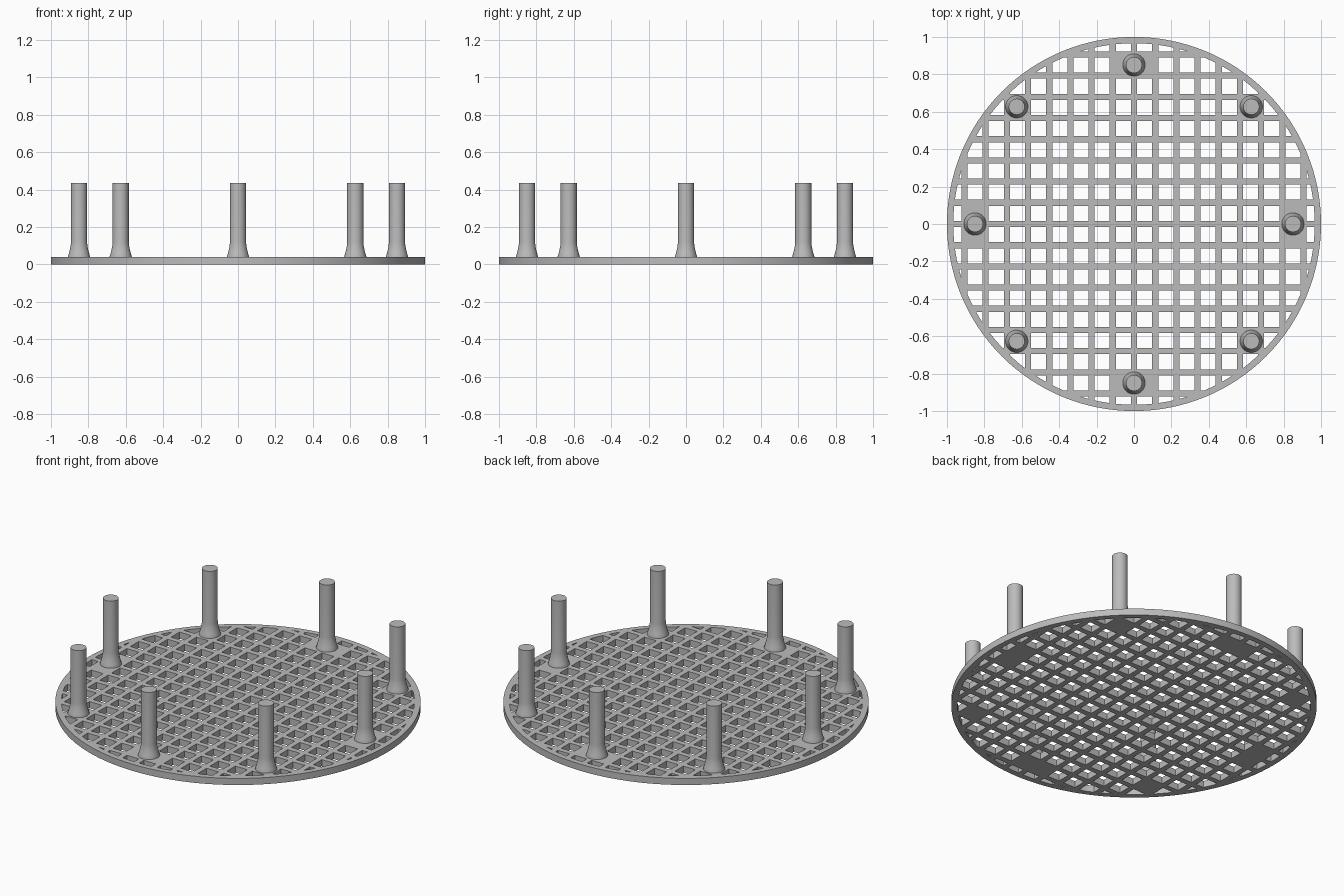
import bpy, bmesh, math
from mathutils import Vector

cube = bpy.data.objects.get("Cube")
if cube:
    bpy.data.objects.remove(cube, do_unlink=True)

PITCH, BAR, THICK = 0.1133, 0.033, 0.04
INNER, SIDES = 0.966, 128
PEG_AXIS, PEG_DIAGONAL = 0.85, 0.627

grey = bpy.data.materials.new("plain grey")
grey.use_nodes = True
grey.diffuse_color = (0.5, 0.5, 0.5, 1)
grey.node_tree.nodes["Principled BSDF"].inputs["Base Color"].default_value = grey.diffuse_color

# Peg positions: four on the axes, four on the diagonals
pegs = []
for i in range(4):
    c, s = round(math.cos(i * math.pi / 2)), round(math.sin(i * math.pi / 2))
    pegs.append(Vector((c, s)) * PEG_AXIS)
    pegs.append(Vector((c - s, s + c)) * PEG_DIAGONAL)


def ring(radius):
    return [Vector((math.cos(a), math.sin(a))) * radius
            for a in (2 * math.pi * i / SIDES for i in range(SIDES))]


def clip_to_circle(poly, radius):
    """Trim a convex polygon to the inside of a round outline."""
    for i in range(SIDES):
        a = 2 * math.pi * (i + 0.5) / SIDES
        n, d = Vector((math.cos(a), math.sin(a))), radius
        out = []
        for p, q in zip(poly, poly[1:] + poly[:1]):
            dp, dq = p.dot(n) - d, q.dot(n) - d
            if dp <= 0:
                out.append(p)
            if dp * dq < 0:
                out.append(p.lerp(q, dp / (dp - dq)))
        poly = out
        if len(poly) < 3:
            return []
    return poly


def area(poly):
    return abs(sum(p.x * q.y - q.x * p.y for p, q in zip(poly, poly[1:] + poly[:1]))) / 2


def finish(obj):
    bm = bmesh.new()
    bm.from_mesh(obj.data)
    bmesh.ops.remove_doubles(bm, verts=bm.verts, dist=0.00005)
    bmesh.ops.recalc_face_normals(bm, faces=bm.faces)
    bm.to_mesh(obj.data)
    bm.free()
    obj.data.materials.clear()
    obj.data.materials.append(grey)
    bpy.ops.object.select_all(action='DESELECT')
    obj.select_set(True)
    bpy.context.view_layer.objects.active = obj
    bpy.ops.object.shade_smooth_by_angle(angle=math.radians(30))


# Grate outline: a disc with square holes, left solid below each peg
outlines = [ring(1.0)]
half = (PITCH - BAR) / 2
for i in range(-9, 9):
    for j in range(-9, 9):
        centre = Vector((i + 0.5, j + 0.5)) * PITCH
        if any(max(abs(centre.x - p.x), abs(centre.y - p.y)) < 0.06 for p in pegs):
            continue
        square = [centre + Vector(c) * half for c in ((-1, -1), (1, -1), (1, 1), (-1, 1))]
        hole = clip_to_circle(square, INNER)
        if hole and area(hole) > 0.0002:
            outlines.append(hole)

curve = bpy.data.curves.new("grate_outline", 'CURVE')
curve.dimensions = '2D'
curve.fill_mode = 'BOTH'
curve.extrude = THICK / 2
for points in outlines:
    spline = curve.splines.new('POLY')
    spline.points.add(len(points) - 1)
    for sp, p in zip(spline.points, points):
        sp.co = (p.x, p.y, 0, 1)
    spline.use_cyclic_u = True

grate = bpy.data.objects.new("grate", curve)
grate.location.z = THICK / 2
bpy.context.collection.objects.link(grate)
bpy.ops.object.select_all(action='DESELECT')
grate.select_set(True)
bpy.context.view_layer.objects.active = grate
bpy.ops.object.convert(target='MESH')
grate = bpy.context.view_layer.objects.active
finish(grate)

# Pegs: lathed profile with a flared foot
profile = [(0, 0.035), (0.06, 0.035), (0.06, THICK), (0.054, 0.06), (0.049, 0.08),
           (0.045, 0.1), (0.043, 0.12), (0.043, 0.437), (0, 0.437)]
bm = bmesh.new()
verts = [bm.verts.new((r, 0, z)) for r, z in profile]
edges = [bm.edges.new(pair) for pair in zip(verts, verts[1:])]
bmesh.ops.spin(bm, geom=verts + edges, axis=(0, 0, 1), cent=(0, 0, 0),
               steps=40, angle=2 * math.pi)
peg_mesh = bpy.data.meshes.new("peg")
bm.to_mesh(peg_mesh)
bm.free()
for n, p in enumerate(pegs):
    peg = bpy.data.objects.new(f"peg_{n + 1}", peg_mesh)
    peg.location = (p.x, p.y, 0)
    bpy.context.collection.objects.link(peg)
    if n == 0:
        finish(peg)
